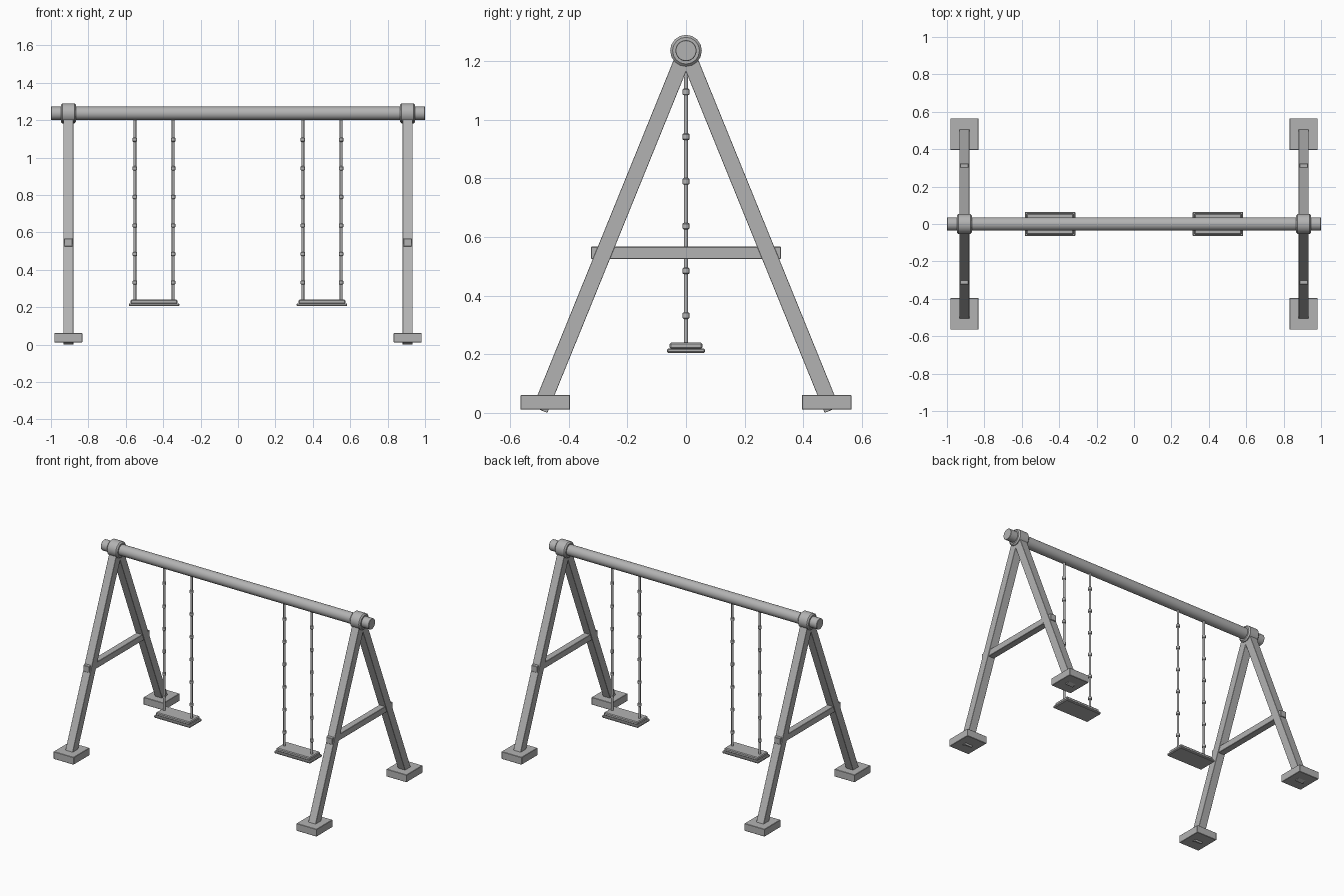
import bpy, math
from mathutils import Vector

cube = bpy.data.objects.get("Cube")
if cube:
    bpy.data.objects.remove(cube, do_unlink=True)

grey = bpy.data.materials.new("plain_grey")
grey.use_nodes = True
grey.diffuse_color = (0.45, 0.45, 0.45, 1)
grey.node_tree.nodes["Principled BSDF"].inputs["Base Color"].default_value = (0.45, 0.45, 0.45, 1)


def finish(name, bevel, smooth=False):
    ob = bpy.context.object
    ob.name = name
    ob.data.materials.append(grey)
    bpy.ops.object.transform_apply(location=False, rotation=False, scale=True)
    if smooth:
        bpy.ops.object.shade_smooth_by_angle(angle=math.radians(35))
    if bevel:
        mod = ob.modifiers.new("edge_bevel", 'BEVEL')
        mod.width = bevel
        mod.segments = 1
        mod.limit_method = 'ANGLE'
        mod.angle_limit = math.radians(50)
    return ob


def box(name, center, size, tilt=0, bevel=0.002):
    bpy.ops.mesh.primitive_cube_add(size=1, location=center, rotation=(tilt, 0, 0))
    bpy.context.object.scale = size
    return finish(name, bevel)


def rod(name, center, radius, length, axis='Z', sides=12, bevel=0.002):
    rot = (0, math.pi / 2, 0) if axis == 'X' else (0, 0, 0)
    bpy.ops.mesh.primitive_cylinder_add(vertices=sides, radius=radius, depth=length,
                                        location=center, rotation=rot)
    return finish(name, bevel, True)


BEAM_Z = 1.236
LEG_X = 0.907

# Top beam
rod("top_beam", (0, 0, BEAM_Z), 0.036, 2.0, 'X', 32)

for side, sx in (("left", 1), ("right", -1)):
    x = sx * LEG_X
    # End frame: collar, crossbar, splayed legs and feet
    rod(side + "_collar", (x, 0, BEAM_Z), 0.054, 0.08, 'X', 16, 0.008)
    box(side + "_crossbar", (x, 0, 0.546), (0.045, 0.648, 0.042))
    for end, sy in (("front", -1), ("back", 1)):
        top = Vector((x, 0, BEAM_Z))
        foot = Vector((x, sy * 0.498, 0.0103))
        span = foot - top
        box(f"{side}_{end}_leg", (top + foot) / 2, (0.054, 0.054, span.length),
            math.atan2(span.y, -span.z), 0.001)
        box(f"{side}_{end}_foot", (x, sy * 0.48, 0.036), (0.15, 0.17, 0.05))

    # Swing seat with a base board and a raised pad
    seat_x = sx * 0.449
    box(side + "_seat_base", (seat_x, 0, 0.2125), (0.27, 0.13, 0.015), bevel=0.004)
    box(side + "_seat_pad", (seat_x, 0, 0.229), (0.252, 0.112, 0.022), bevel=0.005)

    # Hanging rods with evenly spaced links
    for label, dx in (("inner", -0.102), ("outer", 0.102)):
        cx = seat_x + sx * dx
        rod(f"{side}_{label}_hanger", (cx, 0, 0.72), 0.0075, 0.97)
        for i in range(6):
            rod(f"{side}_{label}_link_{i + 1}", (cx, 0, 0.332 + i * 0.1526),
                0.012, 0.022, bevel=0.003)
